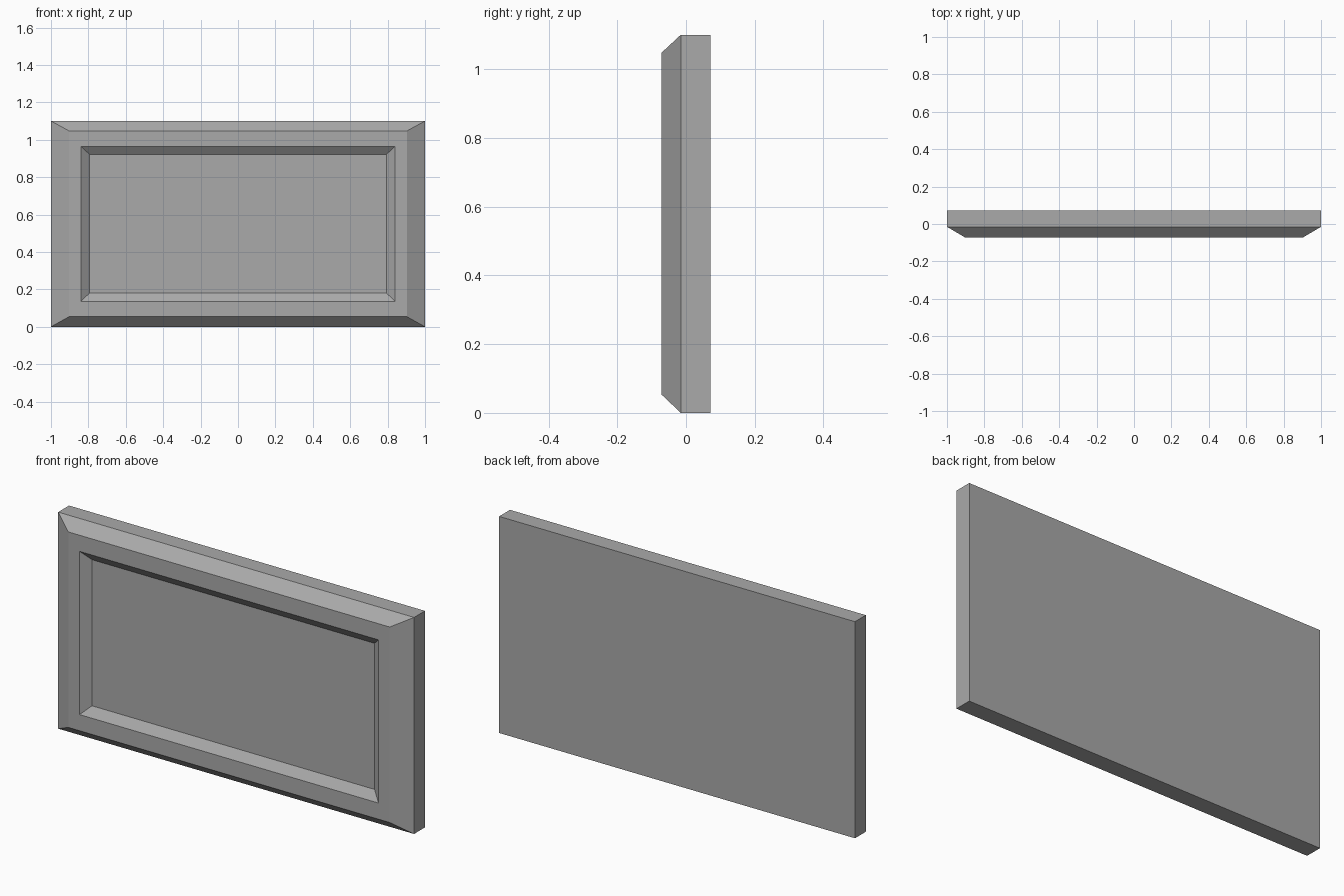
import bpy
import bmesh

cube = bpy.data.objects.get("Cube")
if cube:
    bpy.data.objects.remove(cube, do_unlink=True)

# Single flat grey
grey = bpy.data.materials.new("mid_grey")
grey.use_nodes = True
colour = (0.4, 0.4, 0.4, 1)
grey.diffuse_color = colour
grey.node_tree.nodes["Principled BSDF"].inputs["Base Color"].default_value = colour

# Rectangular rings from back to recessed centre: half width, bottom, top, y
RINGS = [
    (1.0, 0.0, 1.10, 0.072),       # back edge
    (1.0, 0.0, 1.10, -0.015),      # start of outer bevel
    (0.903, 0.054, 1.047, -0.072), # front rim, outer
    (0.84, 0.136, 0.965, -0.072),  # front rim, inner
    (0.794, 0.18, 0.922, -0.038),  # recessed field
]

bm = bmesh.new()


def add_ring(w, low, high, y):
    corners = ((-w, low), (w, low), (w, high), (-w, high))
    return [bm.verts.new((x, y, z)) for x, z in corners]


loops = [add_ring(*ring) for ring in RINGS]

# Walls, bevels and rim between neighbouring rings
for a, b in zip(loops, loops[1:]):
    for i in range(4):
        j = (i + 1) % 4
        bm.faces.new((a[i], a[j], b[j], b[i]))

# Back face and recessed field
bm.faces.new(loops[0][::-1])
bm.faces.new(loops[-1])
bmesh.ops.recalc_face_normals(bm, faces=bm.faces)

mesh = bpy.data.meshes.new("framed_panel")
bm.to_mesh(mesh)
bm.free()
mesh.materials.append(grey)
panel = bpy.data.objects.new("framed_panel", mesh)
bpy.context.collection.objects.link(panel)
